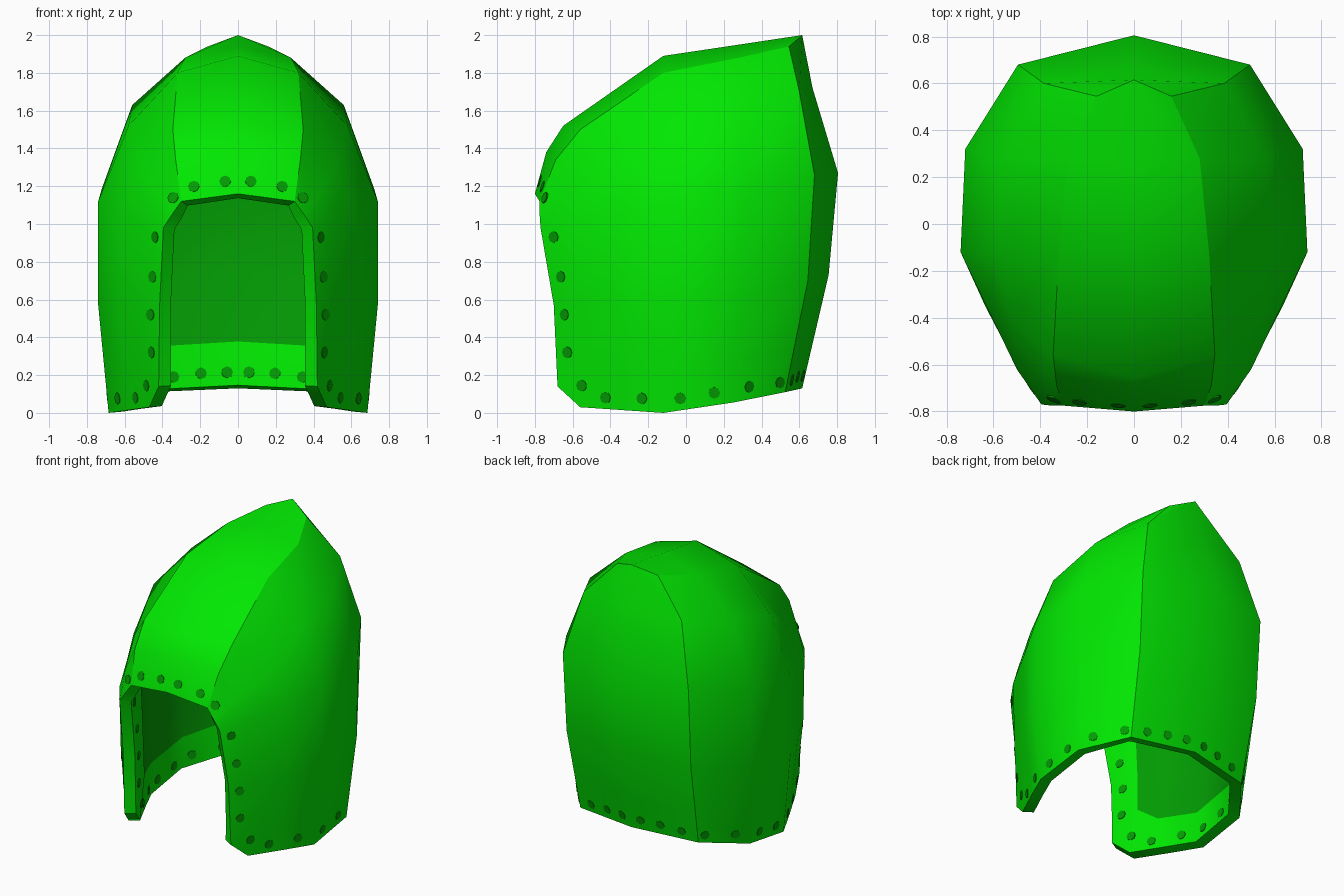
import bpy, bmesh, math
from mathutils import Vector

if "Cube" in bpy.data.objects:
    bpy.data.objects.remove(bpy.data.objects["Cube"])


def material(name, colour):
    m = bpy.data.materials.new(name)
    m.diffuse_color = (*colour, 1)
    m.use_nodes = True
    m.node_tree.nodes["Principled BSDF"].inputs["Base Color"].default_value = m.diffuse_color
    return m


green = material("bright green", (0.0005, 0.82, 0.0005))
dark = material("dark green", (0.0008, 0.33, 0.001))
THICK = 0.075


def make_object(name, bm, mats):
    me = bpy.data.meshes.new(name)
    bm.to_mesh(me)
    bm.free()
    for m in mats:
        me.materials.append(m)
    ob = bpy.data.objects.new(name, me)
    bpy.context.collection.objects.link(ob)
    return ob


def apply_modifier(ob, kind, **settings):
    bpy.ops.object.select_all(action='DESELECT')
    ob.select_set(True)
    bpy.context.view_layer.objects.active = ob
    m = ob.modifiers.new(kind.lower(), kind)
    for key, value in settings.items():
        setattr(m, key, value)
    bpy.ops.object.modifier_apply(modifier=m.name)


# Ribs of the right half, each from bottom hem up to the crown line
front_edge = [(.42, -.68, .14), (.415, -.70, .57), (.395, -.77, .98),
              (.35, -.775, 1.05), (.30, -.775, 1.12), (0, -.80, 1.16)]
cheek = [(.47, -.56, .03), (.505, -.60, .57), (.50, -.62, 1.0),
         (.425, -.66, 1.16), (.33, -.69, 1.34), (0, -.74, 1.38)]
temple = [(.58, -.34, .015), (.635, -.35, .57), (.625, -.36, 1.05),
          (.52, -.42, 1.29), (.345, -.56, 1.50), (0, -.65, 1.52)]
side = [(.685, -.12, 0), (.74, -.12, .57), (.74, -.12, 1.12),
        (.58, -.12, 1.52), (.32, -.12, 1.80), (0, -.12, 1.89)]
rear_side = [(.68, .25, .055), (.72, .31, .62), (.72, .32, 1.19),
             (.56, .28, 1.63), (.28, .28, 1.88), (0, .25, 1.945)]
rear_corner = [(.465, .525, .11), (.49, .645, .70), (.495, .68, 1.26),
               (.385, .60, 1.70), (.16, .545, 1.94), (0, .615, 2.0)]
back_centre = [(0, .615, .13), (0, .755, .73), (0, .805, 1.27),
               (0, .67, 1.72), (0, .615, 2.0), (0, .615, 2.0)]
ribs = [front_edge, cheek, temple, side, rear_side, rear_corner, back_centre]

# Skin the ribs; faces along the rim form the hem band
bm = bmesh.new()
grid = []
for rib in ribs:
    p = [Vector(v) for v in rib]
    p.insert(1, p[0].lerp(p[1], 0.38))  # top of the hem band
    grid.append([bm.verts.new(v) for v in p])
# inner edge of the hem beside the face opening sits deeper than the wall
deeper = [(grid[1][1].co.copy(), Vector((.415, -.46, .33))),
          (grid[1][2].co.copy(), Vector((.42, -.465, .57))),
          (grid[1][3].co.copy(), Vector((.42, -.49, 1.0))),
          (grid[2][1].co.copy(), Vector((.50, -.355, .25)))]
for c in range(len(grid) - 1):
    a, b = grid[c], grid[c + 1]
    for r in range(6):
        f = bm.faces.new((a[r], b[r], b[r + 1], a[r + 1]))
        f.material_index = 0 if (r == 0 or c == 0) else 1
    if c < 5:  # crease along each side of the crown strip
        bm.edges.get((a[5], b[5])).smooth = False
bmesh.ops.remove_doubles(bm, verts=bm.verts, dist=1e-4)
# outside is all green; inside, the hem stays green and the lining is dark
hood = make_object("hood_shell", bm, [green, green, dark])
apply_modifier(hood, 'MIRROR')
count = len(hood.data.vertices)
rim = set()
use = {}
for poly in hood.data.polygons:
    for k in poly.edge_keys:
        use[k] = use.get(k, 0) + 1
for k, n in use.items():
    if n == 1:
        rim.update(k)
apply_modifier(hood, 'SOLIDIFY', thickness=THICK, offset=-1,
               use_even_offset=True, material_offset=1)

# Thicken the lining away from the rim
verts = hood.data.vertices
for i in range(count):
    out, inn = verts[i], verts[i + count]
    if i not in rim:
        inn.co = out.co + (inn.co - out.co) * 1.2
    for start, target in deeper:
        if (Vector((abs(out.co.x), out.co.y, out.co.z)) - start).length < .001:
            inn.co = target * Vector((1, 1, 1))
            inn.co.x = math.copysign(target.x, out.co.x)
bpy.ops.object.shade_smooth_by_angle(angle=math.radians(38))

# Rim studs: flat discs snapped to the outside, with a twin on the inside
places = [(.07, -.79, 1.23), (.24, -.79, 1.21), (.345, -.75, 1.14),
          (.445, -.705, .93), (.455, -.665, .72), (.46, -.64, .52),
          (.46, -.63, .32), (.48, -.55, .145), (.55, -.43, .08),
          (.65, -.24, .075), (.70, -.03, .075), (.70, .15, .105),
          (.62, .33, .14), (.50, .50, .16), (.36, .58, .17),
          (.215, .62, .185), (.078, .65, .19)]
bpy.context.view_layer.update()
sb = bmesh.new()


def disc(loc, nor):
    rot = nor.to_track_quat('Z', 'Y').to_matrix().to_4x4()
    rot.translation = loc
    bmesh.ops.create_cone(sb, cap_ends=True, segments=8, radius1=.031,
                          radius2=.031, depth=.007, matrix=rot)


for p in places:
    ok, loc, nor, i = hood.closest_point_on_mesh(Vector(p))
    disc(loc, nor)
    hit, loc2, nor2, i = hood.ray_cast(loc - nor * .01, -nor, distance=.25)
    if hit:
        disc(loc2, nor2)
studs = make_object("rim_studs", sb, [dark])
apply_modifier(studs, 'MIRROR', use_mirror_merge=False)
